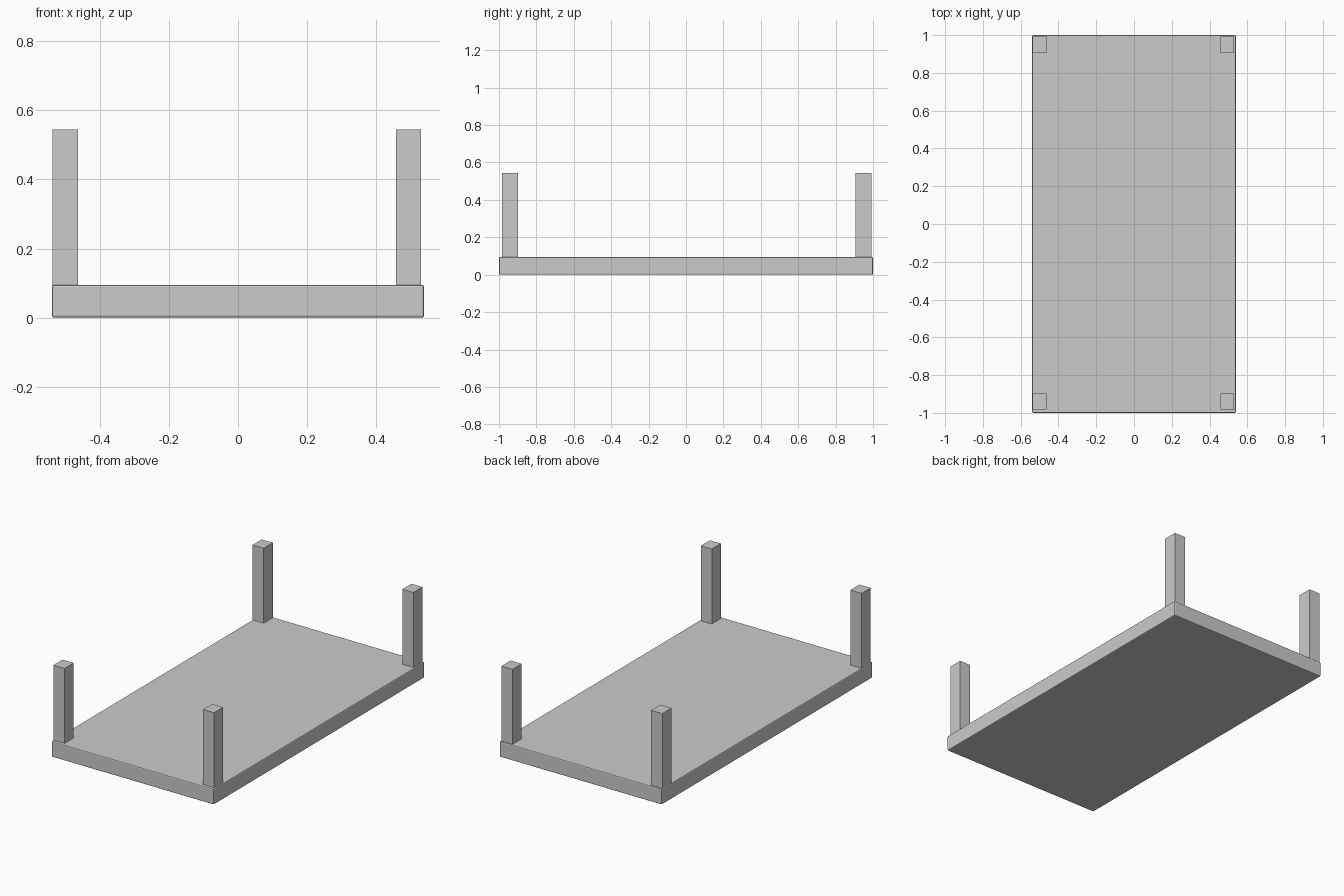
import bpy

if "Cube" in bpy.data.objects:
    bpy.data.objects.remove(bpy.data.objects["Cube"])


def box(name, x0, x1, y0, y1, z0, z1):
    bpy.ops.mesh.primitive_cube_add(size=1, location=((x0 + x1) / 2, (y0 + y1) / 2, (z0 + z1) / 2))
    ob = bpy.context.object
    ob.name = name
    ob.scale = (x1 - x0, y1 - y0, z1 - z0)
    bpy.ops.object.transform_apply(location=False, rotation=False, scale=True)
    return ob


# Slab with slightly softened edges
top = box("table_top", -0.539, 0.539, -1, 1, 0, 0.094)
bevel = top.modifiers.new("soft_edges", "BEVEL")
bevel.width = 0.006
bevel.segments = 2

# Four square legs standing on the upturned slab
for side, x0, x1 in (("left", -0.537, -0.463), ("right", 0.457, 0.53)):
    for end, y0, y1 in (("front", -0.983, -0.897), ("back", 0.905, 0.992)):
        box(f"{end}_{side}_leg", x0, x1, y0, y1, 0.085, 0.544)
